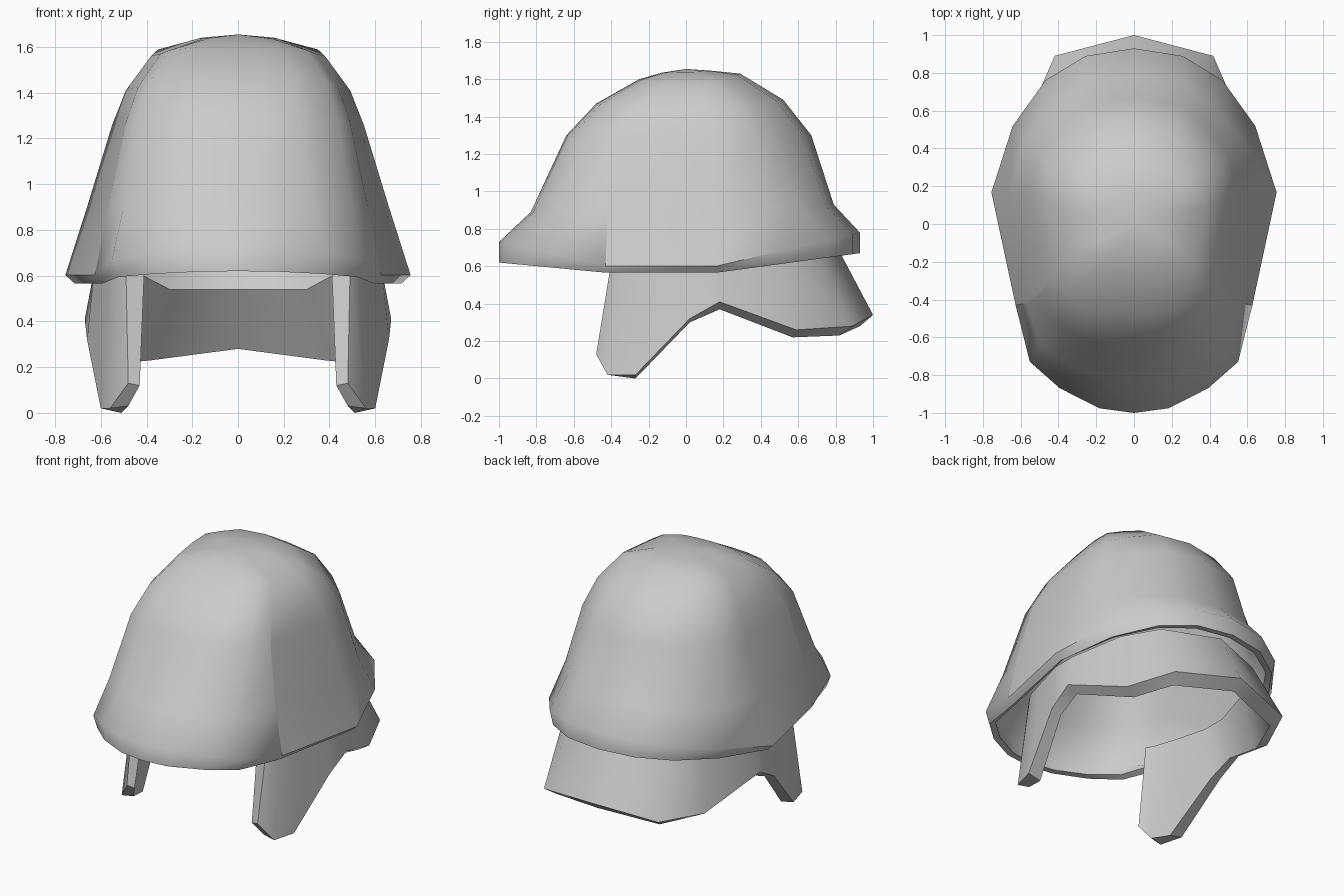
import bpy, math

if "Cube" in bpy.data.objects:
    bpy.data.objects.remove(bpy.data.objects["Cube"])

grey = bpy.data.materials.new("grey")
grey.diffuse_color = (0.6, 0.6, 0.6, 1)
grey.use_nodes = True
grey.node_tree.nodes["Principled BSDF"].inputs["Base Color"].default_value = grey.diffuse_color


def build(name, verts, faces, angle, thickness=0, sharp=()):
    """Make a mesh, optionally thicken it inwards, shade it and mark sharp edges."""
    mesh = bpy.data.meshes.new(name)
    mesh.from_pydata(verts, [], faces)
    mesh.update()
    mesh.materials.append(grey)
    obj = bpy.data.objects.new(name, mesh)
    bpy.context.collection.objects.link(obj)
    bpy.ops.object.select_all(action='DESELECT')
    obj.select_set(True)
    bpy.context.view_layer.objects.active = obj
    if thickness:
        mod = obj.modifiers.new("thickness", 'SOLIDIFY')
        mod.thickness = thickness
        mod.offset = -1
        bpy.ops.object.modifier_apply(modifier=mod.name)
    bpy.ops.object.shade_smooth_by_angle(angle=math.radians(angle))
    for edge in obj.data.edges:
        if tuple(sorted(edge.vertices)) in sharp:
            edge.use_edge_sharp = True
    return obj


# Plan outlines, right half from front to back (share of width, share of length)
rim_half = [(0, -1), (.24, -.975), (.52, -.865), (.73, -.72), (.83, -.41),
            (1, .21), (.85, .575), (.62, .825), (.34, .958), (0, 1)]
dome_half = [(0, -1), (.24, -.99), (.48, -.955), (.79, -.79), (.89, -.57),
             (1, .21), (.92, .53), (.73, .72), (.46, .93), (0, 1)]


def full(half):
    return half + [(-u, v) for u, v in half[-2:0:-1]]


rim_plan, dome_plan = full(rim_half), full(dome_half)
n = len(rim_plan)

# Bowl rings from rim to crown: front y, back y, half width, z at front, side, back, blend to dome plan
rings = [
    (-1.0, .93, .715, .62, .565, .67, 0),
    (-1.0, .93, .755, .73, .60, .78, 0),
    (-.83, .79, .660, .89, .90, .93, .5),
    (-.64, .67, .550, 1.30, 1.26, 1.30, 1),
    (-.48, .52, .490, 1.47, 1.41, 1.49, 1),
    (-.25, .29, .380, 1.60, 1.56, 1.63, 1),
    (-.13, .14, .170, 1.635, 1.638, 1.645, 1),
]
verts, faces = [], []
for yf, yb, w, zf, zs, zb, t in rings:
    for (u0, v0), (u1, v1) in zip(rim_plan, dome_plan):
        u, v = u0 + (u1 - u0) * t, v0 + (v1 - v0) * t
        y = (yf + yb) / 2 + v * (yb - yf) / 2
        if v < 0:
            z = zs + (zf - zs) * max(0, (-v - .4) / .6)
        else:
            z = zs + (zb - zs) * max(0, (v - .2) / .8)
        verts.append((u * w, y, z))
for j in range(len(rings) - 1):
    for i in range(n):
        k = (i + 1) % n
        faces.append((j * n + i, j * n + k, (j + 1) * n + k, (j + 1) * n + i))
# Crown point
top = len(verts)
verts.append((0, 0, 1.655))
last = (len(rings) - 1) * n
faces += [(last + i, last + (i + 1) % n, top) for i in range(n)]
# Crease up each front corner
creases = {(j * n + c, (j + 1) * n + c) for j in (1, 2, 3) for c in (4, n - 4)}
build("helmet_bowl", verts, faces, 50, .04, creases)

# Cheek flaps and neck guard, right side front to back:
# outer top, outer bottom, inner bottom, inner top
skirt = [
    ((.49, -.40, .62), (.48, -.48, .13), (.43, -.47, .12), (.41, -.38, .62)),
    ((.53, -.34, .62), (.56, -.42, .02), (.48, -.41, .03), (.44, -.32, .62)),
    ((.57, -.20, .62), (.60, -.27, .02), (.51, -.27, .00), (.48, -.20, .62)),
    ((.63, .02, .62), (.66, .02, .32), (.59, .02, .30), (.54, .02, .62)),
    ((.63, .18, .62), (.67, .18, .41), (.60, .18, .37), (.54, .18, .62)),
    ((.52, .50, .66), (.55, .59, .26), (.48, .57, .22), (.45, .47, .62)),
    ((.36, .68, .69), (.42, .89, .28), (.38, .82, .23), (.30, .64, .54)),
    ((0, .81, .70), (0, 1.0, .34), (0, .93, .28), (0, .74, .54)),
]
skirt += [tuple((-x, y, z) for x, y, z in col) for col in skirt[-2::-1]]
verts = [p for col in skirt for p in col]
faces = [(4 * i + a, 4 * i + b, 4 * i + 4 + b, 4 * i + 4 + a)
         for i in range(len(skirt) - 1) for a, b in ((0, 1), (1, 2), (2, 3), (3, 0))]
end = 4 * (len(skirt) - 1)
faces += [(3, 2, 1, 0), (end, end + 1, end + 2, end + 3)]
build("cheek_flaps_and_neck_guard", verts, faces, 42)
